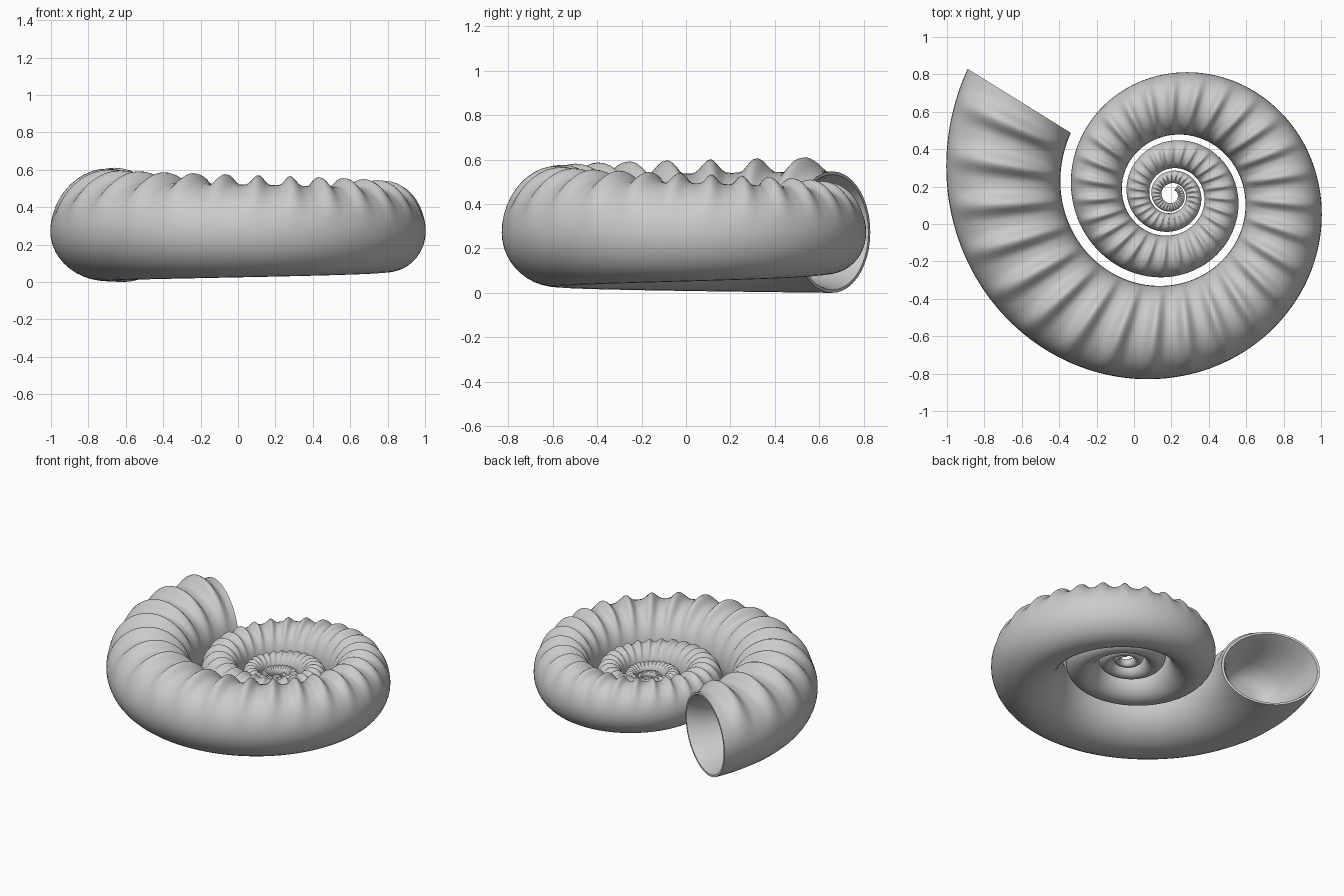
import bpy, bmesh, math

if "Cube" in bpy.data.objects:
    bpy.data.objects.remove(bpy.data.objects["Cube"])

# Logarithmic spiral shell, t = angle measured back from the aperture
CX, CY, CZ = 0.2, 0.165, 0.277
START = math.radians(148.2)
GROWTH = 0.1284
TURNS = 3.75
RIB = 2 * math.pi / 27
SEG = 44


def section(bm, t, scale=1.0, ribs=True):
    """One ring of vertices across the tube."""
    k = math.exp(-GROWTH * t)
    r, a = 0.957 * k, 0.325 * k
    h = a * (1.1 - 0.26 * max(0, 1 - t / 4.5) ** 1.3)
    rib = (0.5 + 0.5 * math.cos(2 * math.pi * (t - 0.374) / RIB)) ** 2
    ang = START + t
    ring = []
    for i in range(SEG):
        p = 2 * math.pi * i / SEG
        c, s = math.cos(p), math.sin(p)
        lift = 0.21 * a * rib * max(0, s) ** 1.3 if ribs else 0
        rad = r + a * scale * c
        z = CZ + h * scale * s + lift
        ring.append(bm.verts.new((CX + rad * math.cos(ang), CY + rad * math.sin(ang), z)))
    return ring


def bridge(bm, a, b):
    for i in range(SEG):
        j = (i + 1) % SEG
        bm.faces.new((a[i], a[j], b[j], b[i]))


bm = bmesh.new()

# Closed inner lining of the mouth, from deep inside out to the lip
lining = [(0.42, 0.02), (0.42, 0.2), (0.41, 0.4), (0.38, 0.56), (0.3, 0.68),
          (0.2, 0.77), (0.1, 0.85), (0.03, 0.91), (0.0, 0.95)]
rings = [section(bm, t, s, False) for t, s in lining]
bm.faces.new(rings[0])

# Ribbed outer tube, from the lip to the centre of the coil
n = int(TURNS * 27 * 12)
rings += [section(bm, TURNS * 2 * math.pi * i / n) for i in range(n + 1)]
for a, b in zip(rings, rings[1:]):
    bridge(bm, a, b)
bm.faces.new(rings[-1])
bmesh.ops.recalc_face_normals(bm, faces=bm.faces)

mesh = bpy.data.meshes.new("spiral_shell")
bm.to_mesh(mesh)
bm.free()
shell = bpy.data.objects.new("spiral_shell", mesh)
bpy.context.collection.objects.link(shell)

# Settle on the ground, centred
for axis in range(3):
    vals = [v.co[axis] for v in mesh.vertices]
    off = min(vals) if axis == 2 else (min(vals) + max(vals)) / 2
    for v in mesh.vertices:
        v.co[axis] -= off

bpy.context.view_layer.objects.active = shell
shell.select_set(True)
bpy.ops.object.shade_smooth_by_angle(angle=math.radians(50))
